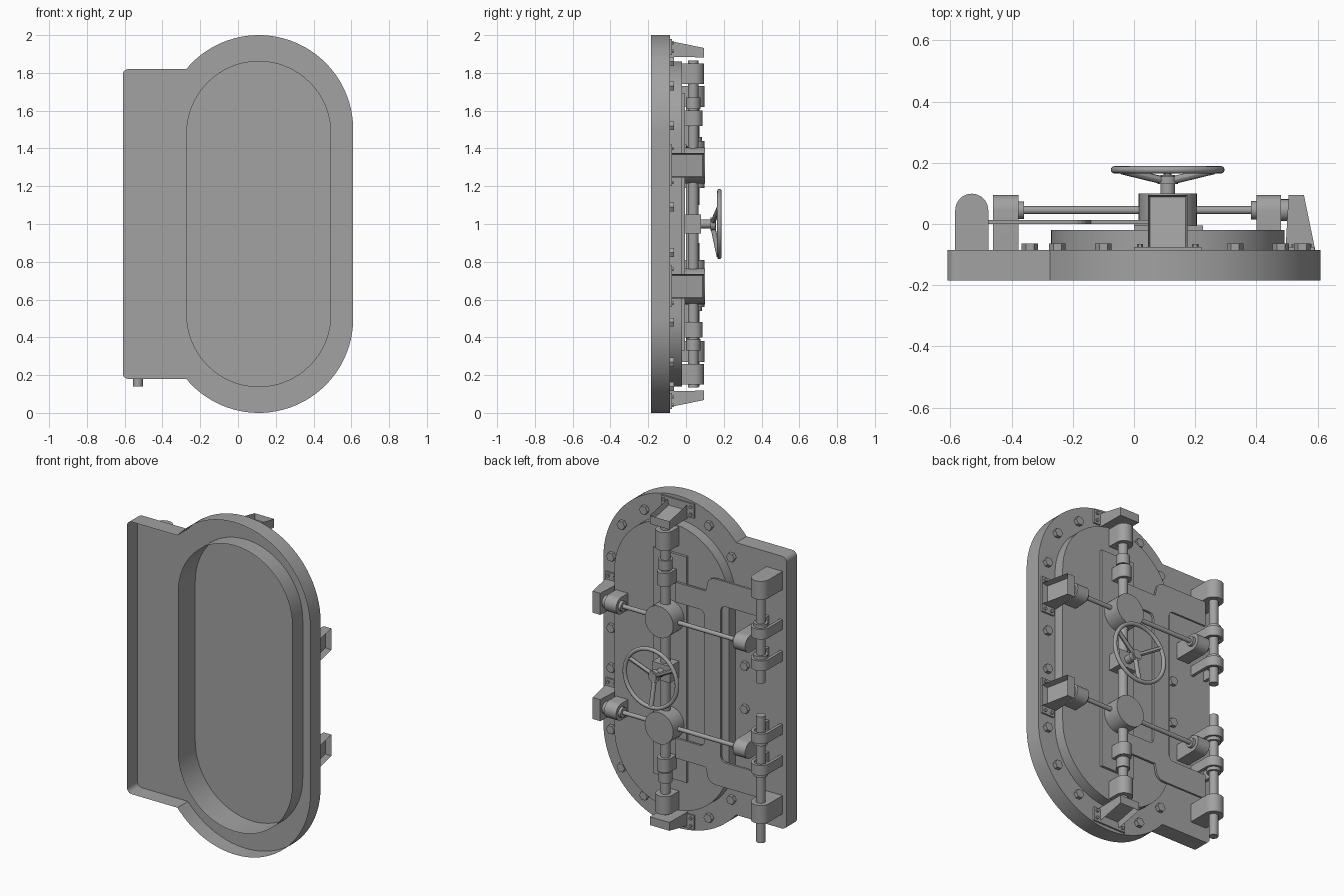
import bpy, bmesh, math
from mathutils import Vector

if "Cube" in bpy.data.objects:
    bpy.data.objects.remove(bpy.data.objects["Cube"])

CX, YR = 0.11, 0.045          # door centre line, rod height above the door
steel = bpy.data.materials.new("dark_steel")
steel.diffuse_color = (0.36, 0.36, 0.36, 1)
steel.use_nodes = True
steel.node_tree.nodes["Principled BSDF"].inputs["Base Color"].default_value = steel.diffuse_color


def finish(bm, name, smooth=True, fix=True):
    if fix:
        bmesh.ops.recalc_face_normals(bm, faces=bm.faces[:])
    me = bpy.data.meshes.new(name)
    bm.to_mesh(me)
    bm.free()
    ob = bpy.data.objects.new(name, me)
    bpy.context.collection.objects.link(ob)
    if smooth:
        bpy.context.view_layer.objects.active = ob
        ob.select_set(True)
        bpy.ops.object.shade_smooth_by_angle(angle=math.radians(35))
        ob.select_set(False)
    return ob


def place(axis, a, b, t):
    """2D point (a, b) in the plane normal to axis, at t along the axis."""
    return {'x': (t, a, b), 'y': (a, t, b), 'z': (a, b, t)}[axis]


def prism(name, pts, axis, t0, t1, smooth=True):
    bm = bmesh.new()
    lo = [bm.verts.new(place(axis, a, b, t0)) for a, b in pts]
    hi = [bm.verts.new(place(axis, a, b, t1)) for a, b in pts]
    bm.faces.new(lo)
    bm.faces.new(hi)
    n = len(pts)
    for i in range(n):
        j = (i + 1) % n
        bm.faces.new((lo[i], lo[j], hi[j], hi[i]))
    return finish(bm, name, smooth)


def arc(cx, cz, r, a0, a1, n=12):
    return [(cx + r * math.cos(math.radians(a0 + (a1 - a0) * i / n)),
             cz + r * math.sin(math.radians(a0 + (a1 - a0) * i / n))) for i in range(n + 1)]


def cyl(name, axis, a, b, r, t0, t1, n=24):
    return prism(name, arc(a, b, r, 0, 360, n)[:-1], axis, t0, t1)


def box(name, x0, x1, y0, y1, z0, z1):
    return prism(name, [(x0, y0), (x1, y0), (x1, y1), (x0, y1)], 'z', z0, z1, False)


def arch(c, r, base):
    return [(c + r, base)] + arc(c, YR, r, 0, 180, 16) + [(c - r, base)]


def round_block(name, axis, c, r, base, t0, t1):
    """Bearing block: half-round top over a straight foot that reaches y = base."""
    pts = arch(c, r, base)
    if axis == 'x':
        pts = [(b, a) for a, b in pts]
    return prism(name, pts, axis, t0, t1)


def wall(bm, pts, y0, y1):
    lo = [bm.verts.new((x, y0, z)) for x, z in pts]
    hi = [bm.verts.new((x, y1, z)) for x, z in pts]
    for i in range(len(pts)):
        j = (i + 1) % len(pts)
        bm.faces.new((lo[i], lo[j], hi[j], hi[i]))
    return hi


def rim_edges(bm, vs):
    return [bm.edges.get((vs[i], vs[(i + 1) % len(vs)])) for i in range(len(vs))]


# Frame: open-fronted sheet tray with a tunnel through it
stadium = arc(CX, 0.52, 0.381, 180, 360, 32) + arc(CX, 1.48, 0.381, 0, 180, 32)
ang = math.degrees(math.asin(0.64))
outline = (arc(CX, 0.5, 0.5, 180 + ang, 360, 32) + arc(CX, 1.5, 0.5, 0, 180 - ang, 32)
           + arc(-0.58, 1.79, 0.03, 90, 180, 6) + arc(-0.58, 0.21, 0.03, 180, 270, 6))
bm = bmesh.new()
outer = wall(bm, outline, -0.185, -0.085)
inner = wall(bm, stadium, -0.185, -0.085)
bmesh.ops.triangle_fill(bm, use_beauty=True, edges=rim_edges(bm, outer) + rim_edges(bm, inner))
finish(bm, "frame")

# Door: shallow pan
bm = bmesh.new()
bm.faces.new(wall(bm, stadium, -0.085, -0.02))
finish(bm, "door")
box("door_backing_plate", 0, 0.225, -0.02, -0.005, 0.33, 1.69)

# Hinge strap: flat plate with arms to the door and to the hinges
top = [(-0.24, 1.42)] + arc(-0.27, 1.44, 0.03, 0, 90, 4) + [(-0.5, 1.47), (-0.5, 1.62)]
top += arc(-0.2, 1.57, 0.05, 90, 20, 4) + [(-0.14, 1.53), (0.06, 1.53), (0.06, 1.41)]
top += arc(-0.1, 1.38, 0.03, 90, 180, 4)
prism("hinge_strap", top + [(x, 2 - z) for x, z in reversed(top)], 'y', 0.0, 0.013, False)
for s in (1, -1):
    z = 1 + 0.47 * s
    box("strap_foot", 0.0, 0.06, -0.02, 0.0, z - 0.05, z + 0.05)


# Catches: wedge housings hollowed from the outer side
def catch(ox, oz, d):
    d = Vector((d[0], 0, d[1]))
    t = Vector((d.z, 0, -d.x))
    o = Vector((ox, 0, oz))

    def pt(u, v, y):
        return o + d * u + t * v + Vector((0, y, 0))

    def hexa(name, prof, w, hollow=False):
        bm = bmesh.new()
        a = [bm.verts.new(pt(u, -w, y)) for u, y in prof]
        b = [bm.verts.new(pt(u, w, y)) for u, y in prof]
        bm.faces.new(a)
        bm.faces.new(b)
        sides = [bm.faces.new((a[i], a[(i + 1) % 4], b[(i + 1) % 4], b[i])) for i in range(4)]
        bmesh.ops.recalc_face_normals(bm, faces=bm.faces[:])
        if hollow:
            f = sides[0]
            bmesh.ops.inset_individual(bm, faces=[f], thickness=0.01)
            bmesh.ops.translate(bm, verts=f.verts[:], vec=-d * 0.035)
        finish(bm, name, False, False)

    e = 0 if d.x else -0.013
    hexa("catch_housing", [(-0.018 + e, -0.085), (-0.055 + e, 0.095), (-0.105 + e, 0.095),
                           (-0.115, -0.085)], 0.065, True)
    hexa("catch_flange", [(-0.02, -0.085), (-0.02, -0.075), (-0.105, -0.075), (-0.105, -0.085)], 0.11)
    for v in (-0.09, 0.09):
        for u in (-0.04, -0.085):
            p = pt(u, v, 0)
            cyl("flange_bolt", 'y', p.x, p.z, 0.01, -0.075, -0.066, 6)


catch(0.61, 1.31, (1, 0))
catch(0.61, 0.67, (1, 0))
catch(CX, 2.0, (0, 1))
catch(CX, 0.0, (0, -1))

# Gear drums and horizontal bolts with bearings
for z in (1.31, 0.67):
    cyl("gear_drum", 'y', CX, z, 0.095, -0.01, 0.1, 40)
    cyl("horizontal_rod", 'x', YR, z, 0.013, -0.38, 0.41)
    round_block("bolt_bearing_right", 'x', z, 0.05, -0.02, 0.4, 0.48)
    round_block("bolt_bearing_left", 'x', z, 0.05, -0.085, -0.46, -0.378)
    cyl("rod_collar_left", 'x', YR, z, 0.028, -0.378, -0.36)
    cyl("rod_collar_right", 'x', YR, z, 0.03, 0.383, 0.4)
    cyl("bolt_tip", 'x', YR, z, 0.036, 0.48, 0.506)

# Vertical bolts, top and bottom
cyl("vertical_rod", 'z', CX, YR - 0.007, 0.028, 0.135, 1.865)


def span(a, b, s):
    return sorted((1 + a * s, 1 + b * s))


for s in (1, -1):
    round_block("vertical_bearing", 'z', CX, 0.05, -0.02, *span(0.74, 0.85, s))
    round_block("vertical_guide", 'z', CX, 0.042, -0.02, *span(0.52, 0.6, s))
    cyl("vertical_collar", 'z', CX, YR - 0.007, 0.038, *span(0.61, 0.67, s))

    # Hinges: anchor block, two hollow arched lugs and a pin
    round_block("hinge_anchor", 'z', -0.53, 0.054, -0.085, *span(0.62, 0.73, s))
    for h in (0.22, 0.41):
        loop = arch(-0.53, 0.054, -0.085) + arch(-0.53, 0.036, -0.085)[::-1]
        prism("hinge_lug", loop, 'z', *span(h - 0.03, h + 0.03, s))
        cyl("hinge_collar", 'z', -0.53, YR, 0.04, *span(h - 0.02, h + 0.05, s))
    cyl("hinge_pin", 'z', -0.53, YR, 0.026, *span(0.1, 0.72 if s > 0 else 0.86, s))

# Handwheel with its gearbox and shaft
box("wheel_gearbox", CX - 0.06, CX + 0.06, -0.02, 0.08, 0.95, 1.05)
cyl("wheel_shaft", 'y', CX, 1.0, 0.024, 0.08, 0.16)
cyl("wheel_hub", 'y', CX, 1.0, 0.034, 0.13, 0.155)
bpy.ops.mesh.primitive_torus_add(location=(CX, 0.177, 1.0), rotation=(math.pi / 2, 0, 0),
                                 major_radius=0.174, minor_radius=0.012,
                                 major_segments=48, minor_segments=12)
bpy.context.object.name = "wheel_rim"
bpy.ops.object.shade_smooth()
for k in range(3):
    a = math.radians(-90 + 120 * k)
    u = Vector((math.cos(a), 0, math.sin(a)))
    p = Vector((CX, 0.143, 1)) + u * 0.02
    q = Vector((CX, 0.175, 1)) + u * 0.172
    bpy.ops.mesh.primitive_cylinder_add(vertices=12, radius=0.013, depth=(q - p).length,
                                        location=(p + q) / 2)
    ob = bpy.context.object
    ob.name = "wheel_spoke"
    ob.rotation_euler = (q - p).to_track_quat('Z', 'Y').to_euler()
    bpy.ops.object.shade_smooth_by_angle()

# Frame bolts: hex heads
for x, h in ((0.55, 0.52), (0.48, 0.73), (0.33, 0.86), (-0.1, 0.88), (-0.25, 0.73),
             (0.55, 0.09), (-0.34, 0.1)):
    for s in (1, -1):
        z = 1 + h * s - (0.06 if h < 0.2 and s < 0 else 0)
        cyl("frame_bolt_head", 'y', x, z, 0.027, -0.085, -0.063, 6)

for ob in bpy.data.objects:
    ob.data.materials.append(steel)
